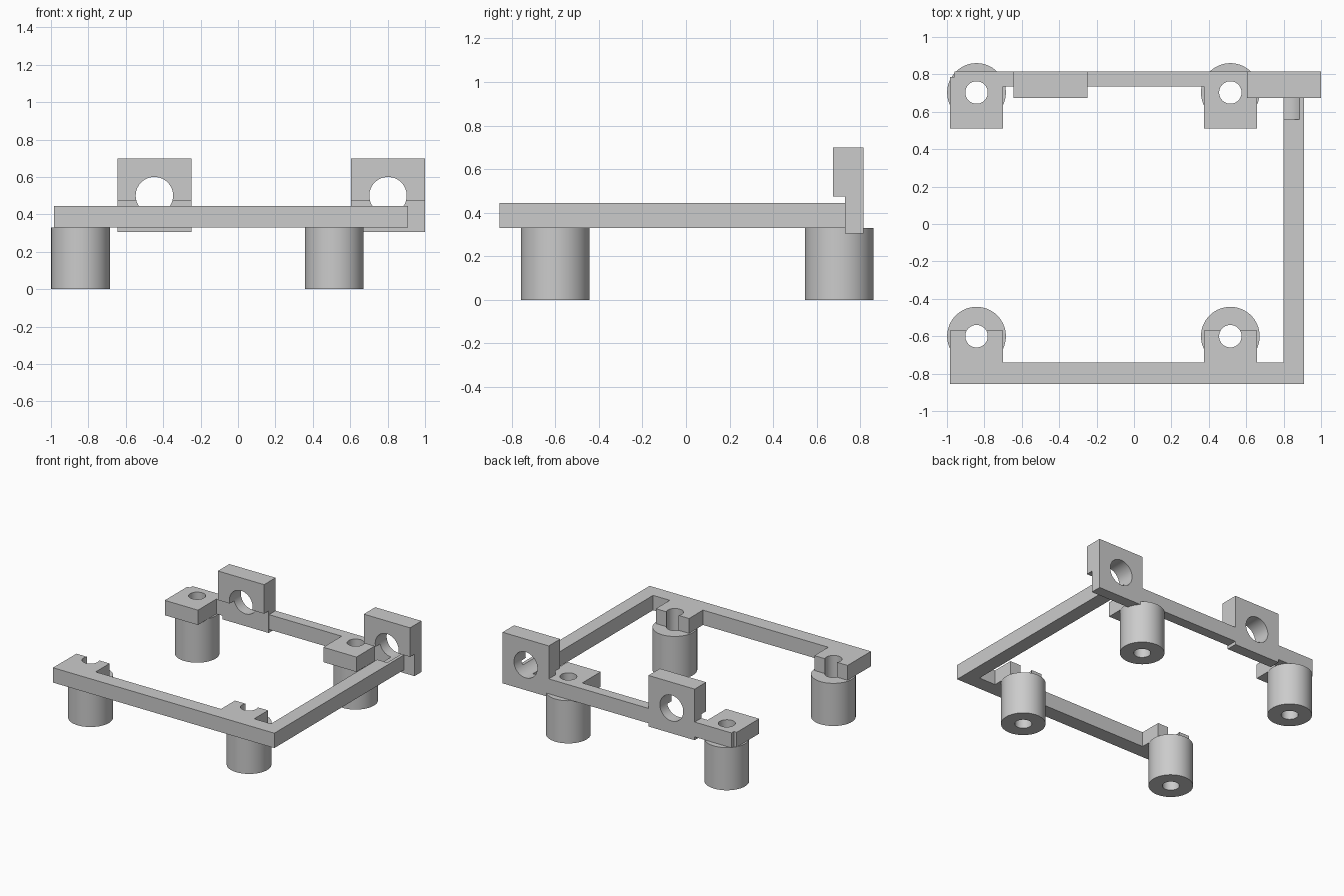
import bpy
import math

if "Cube" in bpy.data.objects:
    bpy.data.objects.remove(bpy.data.objects["Cube"], do_unlink=True)

grey = bpy.data.materials.new("light_grey")
grey.use_nodes = True
grey.diffuse_color = (0.6, 0.6, 0.6, 1)
grey.node_tree.nodes["Principled BSDF"].inputs["Base Color"].default_value = (0.6, 0.6, 0.6, 1)

FLOOR, TOP = 0.33, 0.445          # underside and top of the frame
POST_X, POST_Y = (-0.842, 0.515), (-0.6, 0.703)
BORES = (-0.447, 0.802)           # centres of the upright plates


def box(name, x, y, z):
    bpy.ops.mesh.primitive_cube_add(size=1, location=[sum(a) / 2 for a in (x, y, z)])
    ob = bpy.context.object
    ob.name = name
    ob.scale = [a[1] - a[0] for a in (x, y, z)]
    bpy.ops.object.transform_apply(location=True, rotation=True, scale=True)
    ob.data.materials.append(grey)
    return ob


def cylinder(name, radius, depth, location, along_y=False):
    bpy.ops.mesh.primitive_cylinder_add(vertices=64, radius=radius, depth=depth, location=location,
                                        rotation=(math.pi / 2 if along_y else 0, 0, 0))
    ob = bpy.context.object
    ob.name = name
    bpy.ops.object.transform_apply(location=True, rotation=True, scale=True)
    ob.data.materials.append(grey)
    return ob


def boolean(target, other, operation):
    mod = target.modifiers.new(operation.lower(), 'BOOLEAN')
    mod.operation = operation
    mod.solver = 'EXACT'
    mod.object = other
    bpy.ops.object.select_all(action='DESELECT')
    bpy.context.view_layer.objects.active = target
    target.select_set(True)
    bpy.ops.object.modifier_apply(modifier=mod.name)
    bpy.data.objects.remove(other, do_unlink=True)


# Three-sided frame
level = (FLOOR, TOP)
frame = box("frame", (-0.985, 0.91), (-0.855, -0.74), level)
parts = [box("side_bar", (0.8, 0.91), (-0.855, 0.815), level),
         box("back_bar", (-0.96, 0.91), (0.735, 0.815), level)]

# Tabs over the posts
for x in POST_X:
    tab = (x - 0.142, x + 0.142)
    parts.append(box("front_tab", tab, (-0.855, -0.57), level))
    parts.append(box("back_tab", tab, (0.51, 0.785), level))

# Upright plates with a thicker upper half
for x in BORES:
    width = (x - 0.198, x + 0.198)
    parts.append(box("plate_foot", width, (0.73, 0.815), (0.305, 0.475)))
    parts.append(box("plate_head", width, (0.675, 0.815), (0.475, 0.7)))
for part in parts:
    boolean(frame, part, 'UNION')

# Bores through the plates
for x in BORES:
    boolean(frame, cylinder("bore", 0.1, 0.4, (x, 0.76, 0.5), True), 'DIFFERENCE')

# Hollow posts, with their holes continued through the tabs
for x, side in zip(POST_X, ("right", "left")):
    for y, end in zip(POST_Y, ("front", "back")):
        boolean(frame, cylinder("hole", 0.06, 1, (x, y, 0.3)), 'DIFFERENCE')
        post = cylinder(f"{end}_{side}_post", 0.157, FLOOR, (x, y, FLOOR / 2))
        boolean(post, cylinder("hole", 0.06, 1, (x, y, 0.3)), 'DIFFERENCE')
        bpy.ops.object.shade_smooth_by_angle(angle=math.radians(30))

bpy.ops.object.select_all(action='DESELECT')
bpy.context.view_layer.objects.active = frame
frame.select_set(True)
bpy.ops.object.shade_smooth_by_angle(angle=math.radians(30))
